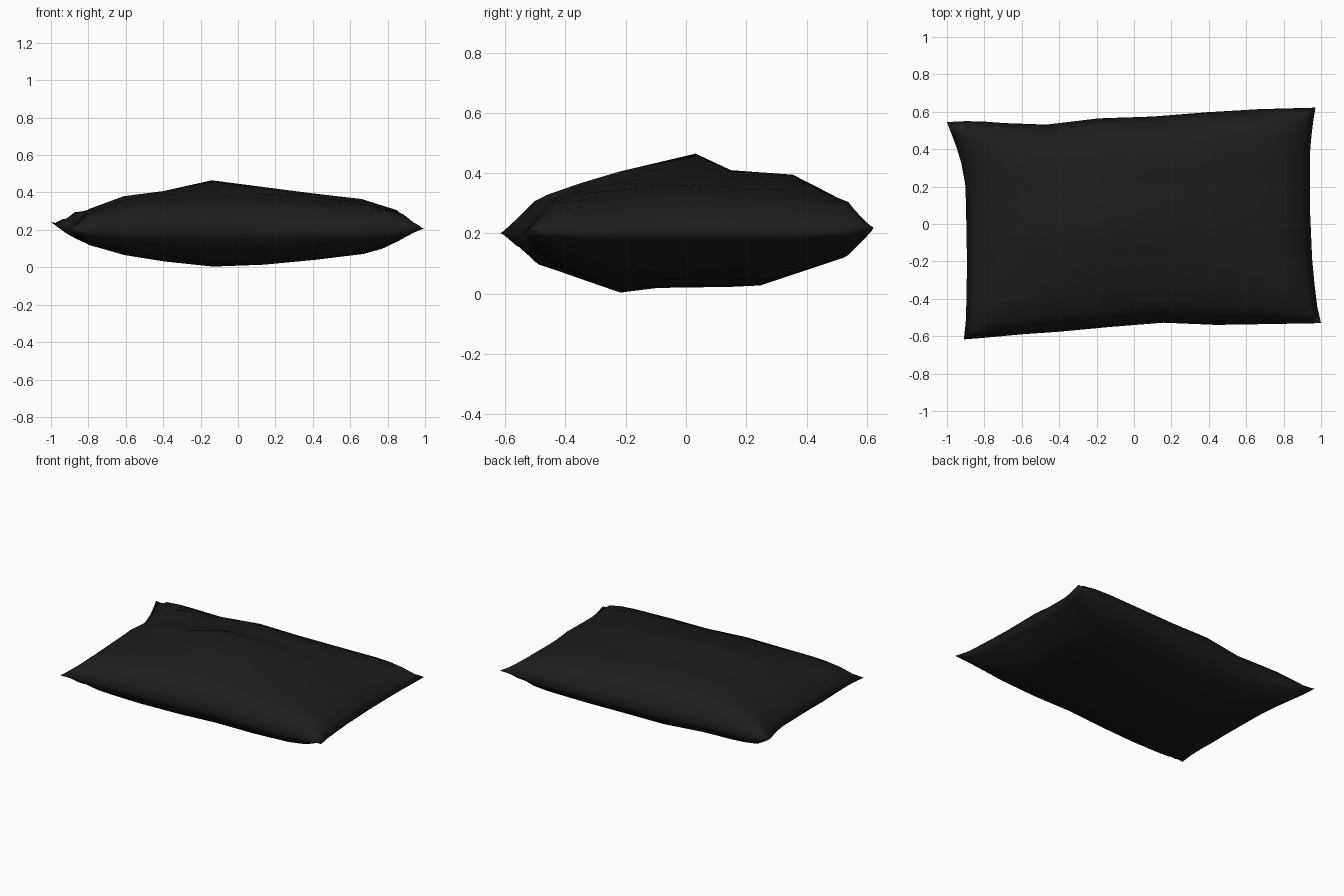
import bpy, bmesh

if "Cube" in bpy.data.objects:
    bpy.data.objects.remove(bpy.data.objects["Cube"])

# Seam outline seen from above, one polyline per side
BACK = [(-1, .545), (-.86, .552), (-.5, .525), (-.35, .555), (-.1, .57), (.17, .576), (.52, .61), (.97, .622)]
FRONT = [(-.91, -.617), (-.77, -.606), (-.5, -.58), (-.27, -.57), (-.05, -.54), (.17, -.527), (.45, -.54), (1, -.53)]
LEFT = [(-.617, -.91), (-.5, -.897), (-.2, -.893), (.2, -.9), (.36, -.93), (.545, -1)]
RIGHT = [(-.53, 1), (-.42, .975), (-.2, .953), (.1, .94), (.38, .94), (.53, .955), (.622, .97)]

# Padding heights above and below the seam plane, along x and along y
TOP_X = [(-.895, 0), (-.8, .11), (-.61, .18), (-.4, .207), (-.14, .265), (.4, .195), (.66, .165), (.85, .105), (.94, 0)]
LOW_X = [(-.895, 0), (-.82, .075), (-.6, .138), (-.3, .185), (-.1, .2), (.2, .183), (.64, .135), (.8, .09), (.94, 0)]
TOP_Y = [(-.565, 0), (-.47, .135), (-.23, .205), (.03, .265), (.15, .21), (.36, .195), (.5, .125), (.575, 0)]
LOW_Y = [(-.565, 0), (-.48, .11), (-.22, .2), (-.1, .182), (.24, .177), (.36, .137), (.5, .09), (.575, 0)]
SEAM_Z = .2


def lerp(a, b, t):
    return a + (b - a) * t


def sample(pts, x):
    if x <= pts[0][0]:
        return pts[0][1]
    for (x0, y0), (x1, y1) in zip(pts, pts[1:]):
        if x <= x1:
            return lerp(y0, y1, (x - x0) / (x1 - x0))
    return pts[-1][1]


def puff(px, py, x, y, peak):
    a, b = sample(px, x) / peak, sample(py, y) / peak
    return peak * (.5 * min(a, b) + .5 * a * b)


def point(x, y, side):
    s, t = (x + .895) / 1.835, (y + .565) / 1.14
    # Coons patch across the four seam sides
    fx, bx = lerp(-.91, 1, s), lerp(-1, .97, s)
    ly, ry = lerp(-.617, .545, t), lerp(-.53, .622, t)
    px = lerp(sample(LEFT, ly), sample(RIGHT, ry), s)
    py = lerp(sample(FRONT, fx), sample(BACK, bx), t)
    # Corners of the seam lift a little
    corner = abs((2 * s - 1) * (2 * t - 1)) ** 4
    z = SEAM_Z + corner * lerp(lerp(0, .01, s), lerp(.042, .02, s), t)
    if side > 0:
        z += puff(TOP_X, TOP_Y, x, y, .265)
    elif side < 0:
        z -= puff(LOW_X, LOW_Y, x, y, .2)
    return px, py, z


XS = [-.895, -.85, -.8, -.7, -.61, -.4, -.14, .13, .4, .66, .76, .85, .9, .94]
YS = [-.565, -.52, -.475, -.36, -.225, -.1, .03, .15, .25, .36, .44, .5, .54, .575]

# Pillow: upper and lower sheets sharing the seam
bm = bmesh.new()
seam = {}


def sheet(side):
    g = {}
    for i, x in enumerate(XS):
        for j, y in enumerate(YS):
            if i in (0, len(XS) - 1) or j in (0, len(YS) - 1):
                if (i, j) not in seam:
                    seam[i, j] = bm.verts.new(point(x, y, 0))
                g[i, j] = seam[i, j]
            else:
                g[i, j] = bm.verts.new(point(x, y, side))
    for i in range(len(XS) - 1):
        for j in range(len(YS) - 1):
            f = [g[i, j], g[i + 1, j], g[i + 1, j + 1], g[i, j + 1]]
            bm.faces.new(f if side > 0 else f[::-1])


sheet(1)
sheet(-1)
mesh = bpy.data.meshes.new("pillow")
bm.to_mesh(mesh)
bm.free()
mesh.shade_smooth()
pillow = bpy.data.objects.new("pillow", mesh)
bpy.context.collection.objects.link(pillow)

mat = bpy.data.materials.new("black_fabric")
mat.diffuse_color = (.012, .012, .012, 1)
mat.use_nodes = True
mat.node_tree.nodes["Principled BSDF"].inputs["Base Color"].default_value = mat.diffuse_color
mesh.materials.append(mat)
